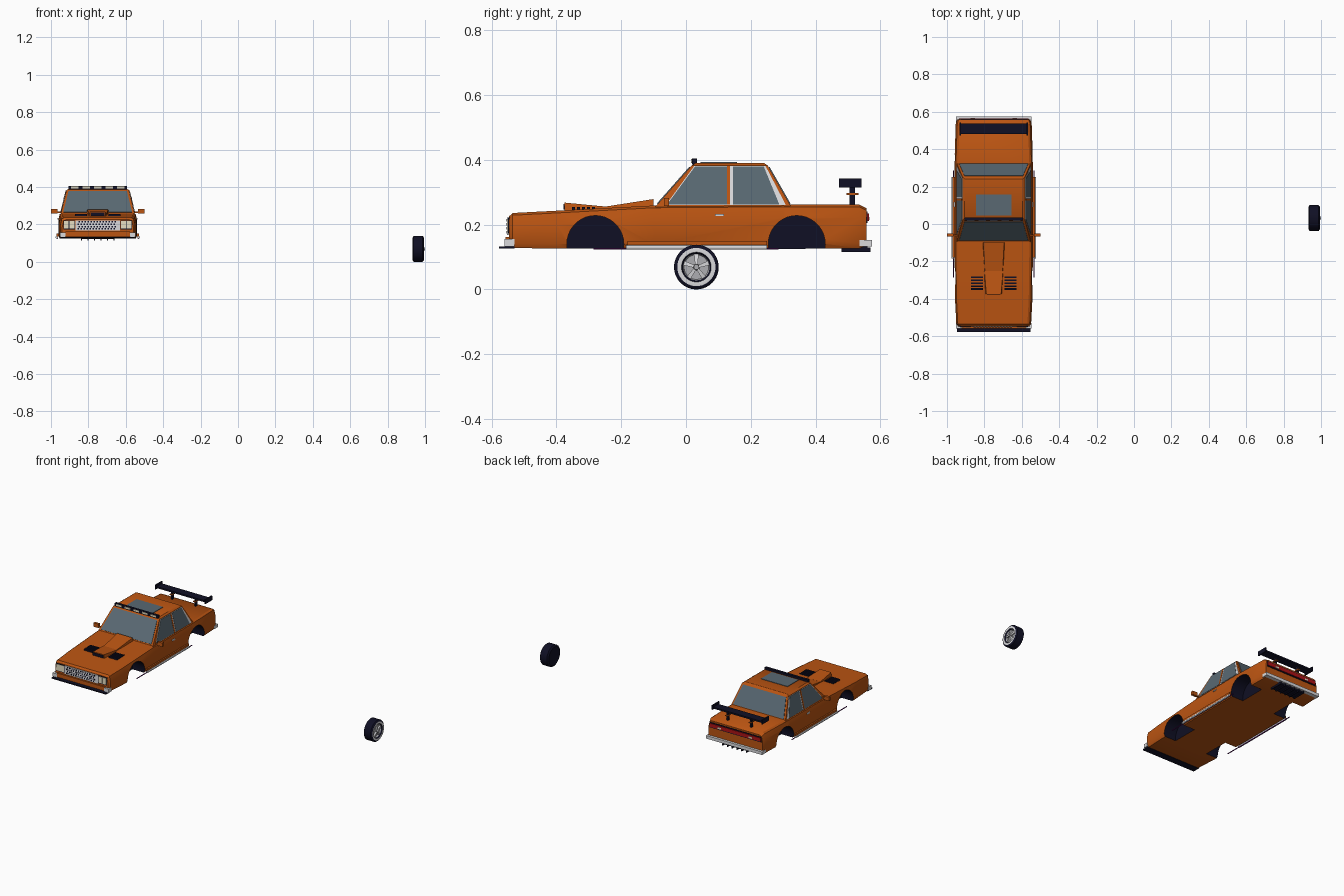
import bpy, bmesh, math
from mathutils import Vector, Matrix

cube = bpy.data.objects.get("Cube")
if cube:
    bpy.data.objects.remove(cube, do_unlink=True)

CAR_X = -0.75
made = []


def material(name, *rgb):
    m = bpy.data.materials.new(name)
    m.use_nodes = True
    m.diffuse_color = (*rgb, 1)
    bsdf = next(n for n in m.node_tree.nodes if n.type == 'BSDF_PRINCIPLED')
    bsdf.inputs["Base Color"].default_value = (*rgb, 1)
    return m


ORANGE = material("burnt orange paint", 0.50, 0.09, 0.006)
NAVY = material("dark navy trim", 0.005, 0.005, 0.018)
GLASS = material("slate glass", 0.10, 0.14, 0.17)
CHROME = material("pale chrome", 0.70, 0.70, 0.72)
CREAM = material("cream lamp", 0.80, 0.74, 0.55)
RED = material("tail red", 0.42, 0.006, 0.008)
PURPLE = material("purple strip", 0.09, 0.005, 0.12)
GREY = material("rim grey", 0.42, 0.42, 0.44)


def finish(name, bm, mats, x=CAR_X):
    bmesh.ops.recalc_face_normals(bm, faces=bm.faces[:])
    me = bpy.data.meshes.new(name)
    bm.to_mesh(me)
    bm.free()
    for m in mats:
        me.materials.append(m)
    ob = bpy.data.objects.new(name, me)
    bpy.context.collection.objects.link(ob)
    ob.location.x = x
    made.append(ob)
    return ob


def add_loft(bm, rings):
    """Skin a row of equal point rings and cap both ends."""
    loops = [[bm.verts.new(p) for p in r] for r in rings]
    n = len(loops[0])
    for a, b in zip(loops, loops[1:]):
        for i in range(n):
            j = (i + 1) % n
            bm.faces.new((a[i], a[j], b[j], b[i]))
    bm.faces.new(loops[0])
    bm.faces.new(loops[-1])


def loft(name, rings, mat):
    bm = bmesh.new()
    add_loft(bm, rings)
    return finish(name, bm, [mat])


def boxes(name, spans, mat):
    """One object from (x0, x1, y0, y1, z0, z1) spans."""
    bm = bmesh.new()
    for x0, x1, y0, y1, z0, z1 in spans:
        add_loft(bm, [[(x0, y0, z), (x1, y0, z), (x1, y1, z), (x0, y1, z)] for z in (z0, z1)])
    return finish(name, bm, [mat])


def plate(name, pts, mat, t=0.004):
    """Thin plate lying on a flat outline."""
    pts = [Vector(p) for p in pts]
    n = (pts[1] - pts[0]).cross(pts[2] - pts[0]).normalized() * t
    return loft(name, [[p - n for p in pts], [p + n for p in pts]], mat)


def rod(name, x, y0, y1, z, r, mat):
    ring = [(math.cos(a * math.pi / 6) * r, math.sin(a * math.pi / 6) * r) for a in range(12)]
    return loft(name, [[(x + u, y, z + v) for u, v in ring] for y in (y0, y1)], mat)


# Lower body: cross-sections from nose to tail
rings = []
for y, w, bottom, top in ((-0.547, 0.190, 0.132, 0.225), (-0.535, 0.200, 0.128, 0.236),
                          (-0.40, 0.207, 0.126, 0.243), (-0.10, 0.211, 0.125, 0.259),
                          (0.30, 0.211, 0.125, 0.262), (0.535, 0.203, 0.127, 0.262),
                          (0.558, 0.196, 0.135, 0.250)):
    half = [(w - 0.008, bottom), (w, bottom + 0.015), (w, top - 0.04),
            (w - 0.008, top - 0.007), (w - 0.02, top)]
    rings.append([(x, y, z) for x, z in half] + [(-x, y, z) for x, z in reversed(half)])
body = loft("body_shell", rings, ORANGE)

# Wheel arches cut from the body, then lined in navy
ARCHES, ARCH_Z, ARCH_R = (-0.28, 0.342), 0.140, 0.088
bm = bmesh.new()
for y in ARCHES:
    for s in (-1, 1):
        pose = Matrix.Translation((s * 0.21, y, ARCH_Z)) @ Matrix.Rotation(math.pi / 2, 4, 'Y')
        bmesh.ops.create_cone(bm, cap_ends=True, segments=36, radius1=ARCH_R, radius2=ARCH_R,
                              depth=0.18, matrix=pose)
cutter = finish("arch_cutter", bm, [])
made.remove(cutter)
cutter.hide_render = True
mod = body.modifiers.new("arches", 'BOOLEAN')
mod.operation, mod.solver, mod.object = 'DIFFERENCE', 'EXACT', cutter
bpy.context.view_layer.update()
cut = bpy.data.meshes.new_from_object(body.evaluated_get(bpy.context.evaluated_depsgraph_get()))
body.modifiers.clear()
body.data = cut
bpy.data.objects.remove(cutter, do_unlink=True)
cut.materials.clear()
cut.materials.append(ORANGE)
cut.materials.append(NAVY)
for f in cut.polygons:
    pts = [cut.vertices[i].co for i in f.vertices]
    f.material_index = int(any(all(math.hypot(p.y - y, p.z - ARCH_Z) < ARCH_R + 0.001 for p in pts)
                               for y in ARCHES))

# Cabin: tapered greenhouse with a softened roof edge
Z0, Z1 = 0.255, 0.383
loft("cabin", [[(-w, a, z), (w, a, z), (w, b, z), (-w, b, z)] for z, w, a, b in
               ((Z0, 0.198, -0.095, 0.325), (Z1, 0.167, 0.018, 0.252), (0.391, 0.155, 0.032, 0.240))],
     ORANGE)


def mix(a, b, z):
    return a + (b - a) * (z - Z0) / (Z1 - Z0)


def screen(name, y_low, y_high):
    plate(name, [(x, mix(y_low, y_high, z), z) for x, z in
                 ((-0.184, 0.264), (0.184, 0.264), (0.156, 0.377), (-0.156, 0.377))], GLASS, 0.003)


screen("windscreen", -0.095, 0.018)
screen("rear_window", 0.325, 0.252)


def side_plate(name, s, outline, mat, t):
    plate(name, [(s * mix(0.198, 0.167, z), y, z) for y, z in outline], mat, t)


for s, side in ((1, "left"), (-1, "right")):
    side_plate(side + "_window_trim", s, ((-0.062, 0.261), (0.025, 0.380), (0.246, 0.380), (0.308, 0.261)),
               CHROME, 0.0015)
    side_plate(side + "_front_window", s, ((-0.058, 0.262), (0.028, 0.379), (0.127, 0.379), (0.127, 0.262)),
               GLASS, 0.003)
    side_plate(side + "_rear_window", s, ((0.145, 0.262), (0.145, 0.379), (0.240, 0.379), (0.288, 0.262)),
               GLASS, 0.003)
    side_plate(side + "_door_pillar", s, ((0.126, 0.262), (0.126, 0.380), (0.136, 0.380), (0.136, 0.262)),
               ORANGE, 0.004)

    # Door handle, mirror, sill and strips
    boxes(side + "_door_handle", [(s * 0.205, s * 0.214, 0.09, 0.117, 0.226, 0.233)], CHROME)
    boxes(side + "_mirror", [(s * 0.215, s * 0.25, -0.068, -0.052, 0.258, 0.283),
                             (s * 0.185, s * 0.22, -0.064, -0.056, 0.260, 0.268)], ORANGE)
    boxes(side + "_sill", [(s * 0.20, s * 0.220, -0.18, 0.25, 0.136, 0.150)], ORANGE)
    rod(side + "_side_pipe", s * 0.219, -0.185, 0.25, 0.130, 0.007, CHROME)
    rod(side + "_underglow", s * 0.216, -0.285, 0.285, 0.1255, 0.003, PURPLE)

    # Front corners and lamps
    boxes(side + "_front_bumper_corner", [(s * 0.172, s * 0.203, -0.560, -0.530, 0.132, 0.156)], CHROME)
    boxes(side + "_headlight_frame", [(s * 0.121, s * 0.184, -0.550, -0.54, 0.172, 0.222)], NAVY)
    boxes(side + "_headlight", [(s * a, s * b, -0.553, -0.545, 0.177, 0.218)
                                for a, b in ((0.125, 0.152), (0.155, 0.181))], CREAM)

    # Bonnet louvres
    boxes(side + "_bonnet_louvres", [(s * 0.058, s * 0.122, y, y + 0.009, 0.24, 0.2545)
                                     for y in [-0.352 + 0.0155 * i for i in range(5)]], NAVY)

# Grille with a punched mesh pattern
boxes("grille", [(-0.12, 0.12, -0.552, -0.54, 0.168, 0.222)], CHROME)
boxes("grille_holes", [(x - 0.004, x + 0.004, -0.5535, -0.551, z - 0.004, z + 0.004)
                       for r in range(4) for z in [0.176 + 0.0125 * r]
                       for x in [-0.105 + 0.0162 * i + 0.005 * (r % 2) for i in range(13)]], NAVY)
boxes("front_bumper", [(-0.172, 0.172, -0.558, -0.53, 0.136, 0.162)], ORANGE)
boxes("front_splitter", [(-0.197, 0.197, -0.577, -0.53, 0.126, 0.133)], NAVY)

# Bonnet scoop: forward intake wedge and rear cowl wedge
def wedge(name, ends, mat):
    loft(name, [[(-w, y, 0.235), (w, y, 0.235), (w * 0.9, y, z), (-w * 0.9, y, z)] for y, w, z in ends], mat)


wedge("scoop_intake", ((-0.375, 0.044, 0.268), (-0.25, 0.055, 0.256)), ORANGE)
wedge("scoop_cowl", ((-0.26, 0.052, 0.254), (-0.10, 0.062, 0.279)), ORANGE)
boxes("scoop_mouth", [(-0.036, 0.036, -0.378, -0.372, 0.246, 0.264)], NAVY)

# Roof: sunroof and lamp bar
boxes("sunroof", [(-0.096, 0.096, 0.045, 0.157, 0.386, 0.394)], GLASS)
boxes("roof_lamp_bar", [(-0.157, 0.157, 0.018, 0.034, 0.386, 0.405)], NAVY)
boxes("roof_lamps", [(x - 0.02, x + 0.02, 0.015, 0.02, 0.391, 0.402)
                     for x in [-0.124 + 0.062 * i for i in range(5)]], CREAM)

# Tail: lamps, bumper, diffuser
boxes("tail_panel", [(-0.188, 0.188, 0.55, 0.561, 0.205, 0.240)], NAVY)
boxes("tail_lamps", [(-0.185, 0.185, 0.555, 0.565, 0.211, 0.234)], RED)
boxes("reverse_lamps", [(s * 0.10, s * 0.125, 0.56, 0.567, 0.214, 0.224) for s in (-1, 1)], CREAM)
boxes("rear_bumper", [(-0.203, 0.203, 0.535, 0.574, 0.132, 0.152)], CHROME)
boxes("diffuser", [(-0.09, 0.09, 0.48, 0.56, 0.121, 0.134)]
      + [(x, x + 0.006, 0.48, 0.57, 0.115, 0.13) for x in [-0.09 + 0.0348 * i for i in range(6)]], NAVY)

# Rear wing
boxes("rear_wing", [(-0.18, 0.18, 0.482, 0.536, 0.320, 0.330)]
      + [(s * 0.176, s * 0.184, 0.472, 0.542, 0.315, 0.343) for s in (-1, 1)]
      + [(s * 0.08, s * 0.09, 0.505, 0.522, 0.255, 0.325) for s in (-1, 1)], NAVY)
boxes("wing_braces", [(s * 0.077, s * 0.093, 0.495, 0.532, 0.292, 0.298) for s in (-1, 1)], ORANGE)

# Loose wheel: profile of (x, radius, material slot) spun about x
WHEEL = ((-0.030, 0.0, 0), (-0.030, 0.046, 0), (-0.034, 0.058, 0), (-0.027, 0.069, 0), (0.021, 0.069, 0),
         (0.027, 0.062, 0), (0.028, 0.059, 1), (0.027, 0.046, 0), (0.020, 0.041, 2), (0.012, 0.038, 2),
         (0.012, 0.010, 2), (0.034, 0.008, 2), (0.034, 0.0, 2))
SEG = 40
bm = bmesh.new()
loops = [[bm.verts.new((x, r * math.cos(2 * math.pi * i / SEG), r * math.sin(2 * math.pi * i / SEG)))
          for i in range(SEG)] for x, r, _ in WHEEL]
for a, b, p in zip(loops, loops[1:], WHEEL):
    for i in range(SEG):
        j = (i + 1) % SEG
        bm.faces.new((a[i], a[j], b[j], b[i])).material_index = p[2]
bmesh.ops.remove_doubles(bm, verts=bm.verts[:], dist=0.00001)
wheel = finish("wheel", bm, [NAVY, CHROME, GREY], 0.966)
wheel.location.yz = (0.032, 0.069)

bm = bmesh.new()
for k in range(5):
    turn = Matrix.Rotation(2 * math.pi * k / 5, 4, 'X')
    add_loft(bm, [[turn @ Vector((x, y, z)) for x, y in ((0.010, -w), (d, -w), (d, w), (0.010, w))]
                  for z, w, d in ((0.006, 0.004, 0.026), (0.040, 0.007, 0.019))])
spokes = finish("wheel_spokes", bm, [CHROME], 0.966)
spokes.location.yz = wheel.location.yz

# Smooth rounded parts, keep hard edges
bpy.ops.object.select_all(action='DESELECT')
for ob in made:
    ob.select_set(True)
bpy.context.view_layer.objects.active = body
bpy.ops.object.shade_smooth_by_angle(angle=math.radians(30))
